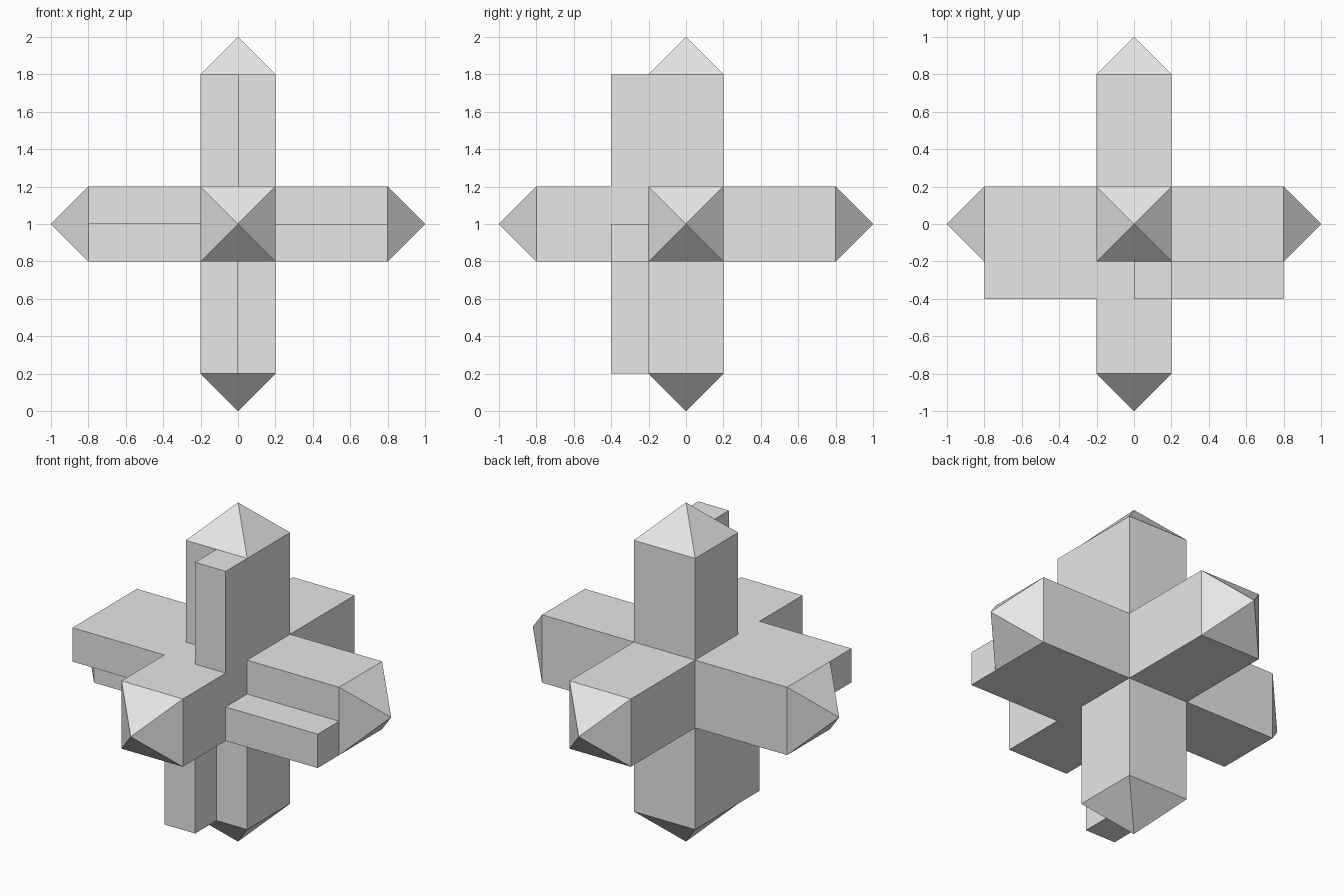
import bpy, bmesh
from mathutils import Vector

if "Cube" in bpy.data.objects:
    bpy.data.objects.remove(bpy.data.objects["Cube"])

CENTRE = Vector((0, 0, 1))

grey = bpy.data.materials.new("light_grey")
grey.diffuse_color = (0.8, 0.8, 0.8, 1)
grey.use_nodes = True
grey.node_tree.nodes["Principled BSDF"].inputs["Base Color"].default_value = grey.diffuse_color


def add_object(name, bm):
    mesh = bpy.data.meshes.new(name)
    bm.to_mesh(mesh)
    bm.free()
    mesh.materials.append(grey)
    obj = bpy.data.objects.new(name, mesh)
    bpy.context.scene.collection.objects.link(obj)
    return obj


def add_box(name, lo, hi):
    bm = bmesh.new()
    bmesh.ops.create_cube(bm, size=1)
    lo, hi = Vector(lo), Vector(hi)
    for v in bm.verts:
        v.co = [lo[i] + (v.co[i] + 0.5) * (hi[i] - lo[i]) for i in range(3)]
    return add_object(name, bm)


# Six-armed cross: every face of the core cube extruded and pointed
bm = bmesh.new()
bmesh.ops.create_cube(bm, size=0.4)
for face in list(bm.faces):
    direction = face.normal.copy()
    tip = bmesh.ops.extrude_discrete_faces(bm, faces=[face])["faces"][0]
    bmesh.ops.translate(bm, verts=tip.verts, vec=direction * 0.6)
    bmesh.ops.poke(bm, faces=[tip], offset=0.2)
bmesh.ops.translate(bm, verts=bm.verts, vec=CENTRE)
bmesh.ops.recalc_face_normals(bm, faces=bm.faces)
cross = add_object("six_armed_cross", bm)

# Front ribs, one per side arm, in a pinwheel; they overlap the arms and are fused
ribs = {
    "upper_rib": ((0, -0.4, 1.1), (0.2, -0.1, 1.8)),
    "lower_rib": ((-0.2, -0.4, 0.2), (0, -0.1, 0.9)),
    "left_rib": ((-0.8, -0.4, 1.0), (-0.1, -0.1, 1.2)),
    "right_rib": ((0.1, -0.4, 0.8), (0.8, -0.1, 1.0)),
}
for name, (lo, hi) in ribs.items():
    rib = add_box(name, lo, hi)
    rib.hide_render = True
    rib.hide_set(True)
    fuse = cross.modifiers.new(name, 'BOOLEAN')
    fuse.operation = 'UNION'
    fuse.solver = 'EXACT'
    fuse.object = rib

# Bake the fused shape and drop the helper boxes
bpy.context.view_layer.update()
deps = bpy.context.evaluated_depsgraph_get()
fused = bpy.data.meshes.new_from_object(cross.evaluated_get(deps))
cross.modifiers.clear()
cross.data = fused
fused.materials.clear()
fused.materials.append(grey)
for poly in fused.polygons:
    poly.material_index = 0
for name in ribs:
    bpy.data.objects.remove(bpy.data.objects[name])
